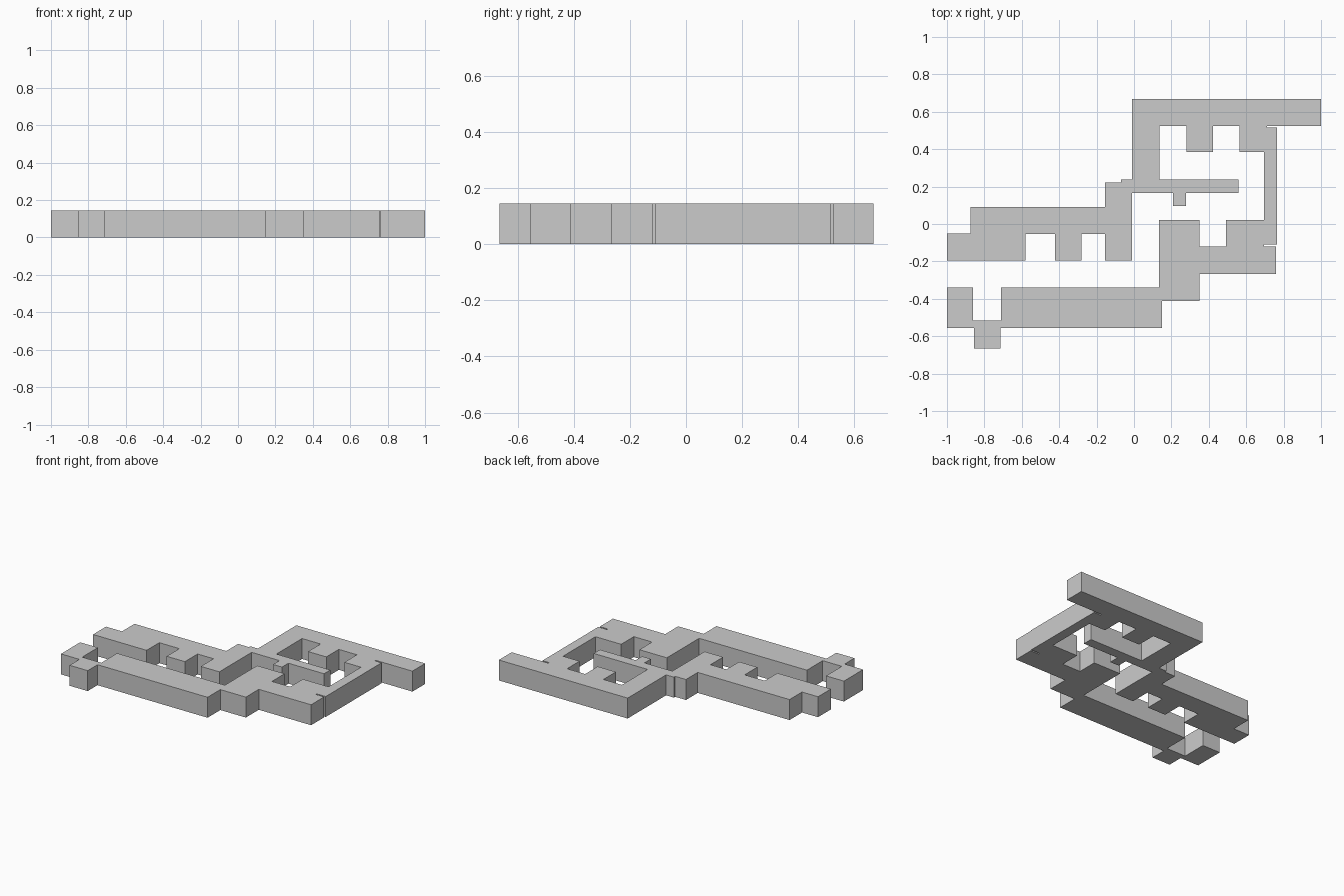
import bpy, bmesh

if "Cube" in bpy.data.objects:
    bpy.data.objects.remove(bpy.data.objects["Cube"])

HEIGHT = 0.145
START = (-1.0, -0.195)

# Plan outline, clockwise. Every corner is square, so each section lists
# alternating moves: go to y, go to x, go to y ...
upper_left_steps = [-0.05, -0.875, 0.09, -0.155, 0.222, -0.07, 0.237, -0.01]
top_bar = [0.668, 1.0, 0.525, 0.712]
right_post = [0.515, 0.765, -0.11, 0.695]
lower_right_steps = [-0.12, 0.76, -0.267, 0.35, -0.412, 0.15]
lower_bar = [-0.555, -0.713, -0.665, -0.855, -0.555, -1.0,
             -0.34, -0.86, -0.517, -0.71, -0.34, 0.135]
inner_notch = [0.022, 0.35, -0.12, 0.493, 0.022, 0.695]
top_teeth = [0.385, 0.565, 0.525, 0.423, 0.385, 0.28, 0.525, 0.135]
thin_arm = [0.237, 0.558, 0.167, 0.278, 0.095, 0.208, 0.167, -0.01]
upper_left_teeth = [-0.195, -0.155, -0.053, -0.28, -0.195, -0.423,
                    -0.053, -0.58, -0.195, -1.0]


def square_path(start, sections):
    """Expand alternating y / x moves into corner points."""
    x, y = start
    points = []
    for section in sections:
        for i, value in enumerate(section):
            if i % 2 == 0:
                y = value
            else:
                x = value
            points.append((x, y))
    return points


def extruded_plate(name, points, height):
    bm = bmesh.new()
    base = bm.faces.new([bm.verts.new((x, y, 0)) for x, y in points])
    result = bmesh.ops.extrude_face_region(bm, geom=[base], use_keep_orig=True)
    top = [v for v in result["geom"] if isinstance(v, bmesh.types.BMVert)]
    bmesh.ops.translate(bm, verts=top, vec=(0, 0, height))
    bmesh.ops.recalc_face_normals(bm, faces=bm.faces)
    mesh = bpy.data.meshes.new(name)
    bm.to_mesh(mesh)
    bm.free()
    obj = bpy.data.objects.new(name, mesh)
    bpy.context.collection.objects.link(obj)
    return obj


# One continuous wall block
outline = square_path(START, [
    upper_left_steps, top_bar, right_post, lower_right_steps, lower_bar,
    inner_notch, top_teeth, thin_arm, upper_left_teeth])
extruded_plate("maze_wall", outline, HEIGHT)
